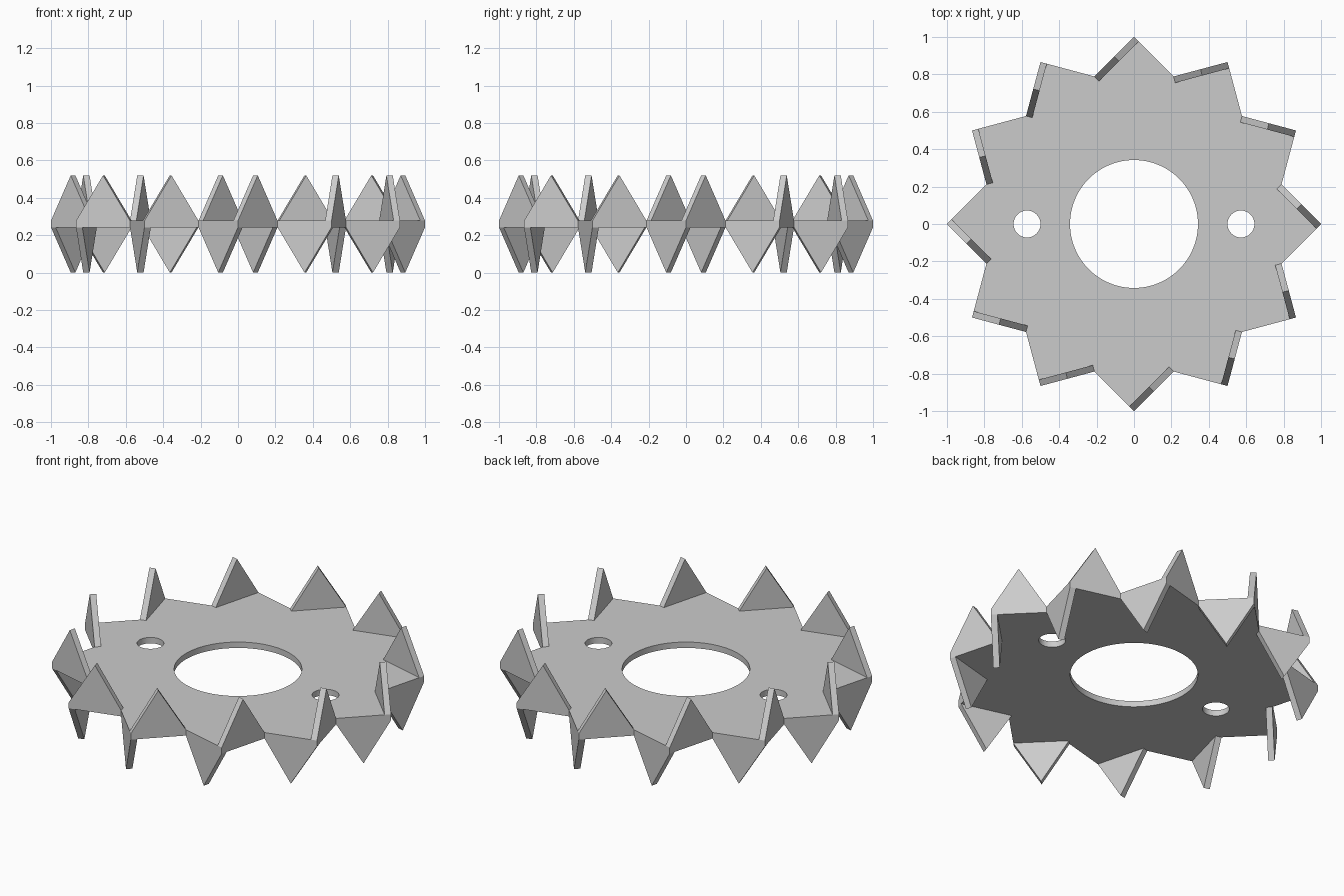
import bpy, bmesh
from math import sin, cos, pi, tan, radians
from mathutils import Vector

if "Cube" in bpy.data.objects:
    bpy.data.objects.remove(bpy.data.objects["Cube"])

Z0, Z1, TOP = 0.2425, 0.2775, 0.52     # plate underside, plate top, tooth tip
THICK = Z1 - Z0
d = tan(radians(15)) / (1 + tan(radians(15)))
VALLEY = (d * d + (1 - d) ** 2) ** 0.5  # makes every point a right angle


def ring(radius, n=64, cx=0.0):
    return [(cx + radius * cos(2 * pi * i / n), radius * sin(2 * pi * i / n))
            for i in range(n)]


# Star outline: 12 points with 12 valleys
star = []
for i in range(24):
    r = VALLEY if i % 2 else 1.0
    star.append((r * cos(i * pi / 12), r * sin(i * pi / 12)))

# Plate with a centre hole and two nail holes
curve = bpy.data.curves.new("plate", 'CURVE')
curve.dimensions = '2D'
curve.fill_mode = 'BOTH'
curve.extrude = THICK / 2
for loop in (star, ring(0.342, 96), ring(0.072, 48, 0.572), ring(0.072, 48, -0.572)):
    sp = curve.splines.new('POLY')
    sp.points.add(len(loop) - 1)
    for p, (x, y) in zip(sp.points, loop):
        p.co = (x, y, 0, 1)
    sp.use_cyclic_u = True
plate = bpy.data.objects.new("plate", curve)
plate.location.z = (Z0 + Z1) / 2
bpy.context.collection.objects.link(plate)
bpy.context.view_layer.objects.active = plate
plate.select_set(True)
bpy.ops.object.convert(target='MESH')
plate = bpy.context.object
bm = bmesh.new()
bm.from_mesh(plate.data)
bmesh.ops.remove_doubles(bm, verts=bm.verts, dist=1e-5)
bmesh.ops.recalc_face_normals(bm, faces=bm.faces)
bm.to_mesh(plate.data)
bm.free()
bpy.ops.object.shade_smooth_by_angle(angle=radians(30))


# Triangular teeth bent up or down along alternate star edges
def teeth(name, first_edge, base_z, tip_z):
    bm = bmesh.new()
    for i in range(first_edge, 24, 2):
        a = Vector((*star[i], base_z))
        b = Vector((*star[(i + 1) % 24], base_z))
        along = (b - a).normalized()
        inward = Vector((-along.y, along.x, 0)) * THICK
        tip = (a + b) / 2
        tip.z = tip_z
        outer = [bm.verts.new(p) for p in (a, b, tip)]
        inner = [bm.verts.new(p + inward) for p in (a, b, tip)]
        bm.faces.new(outer)
        bm.faces.new(inner[::-1])
        for j in range(3):
            k = (j + 1) % 3
            bm.faces.new((outer[k], outer[j], inner[j], inner[k]))
    bmesh.ops.recalc_face_normals(bm, faces=bm.faces)
    me = bpy.data.meshes.new(name)
    bm.to_mesh(me)
    bm.free()
    bpy.context.collection.objects.link(bpy.data.objects.new(name, me))


teeth("upper_teeth", 0, Z1, TOP)
teeth("lower_teeth", 1, Z0, 0.0)
